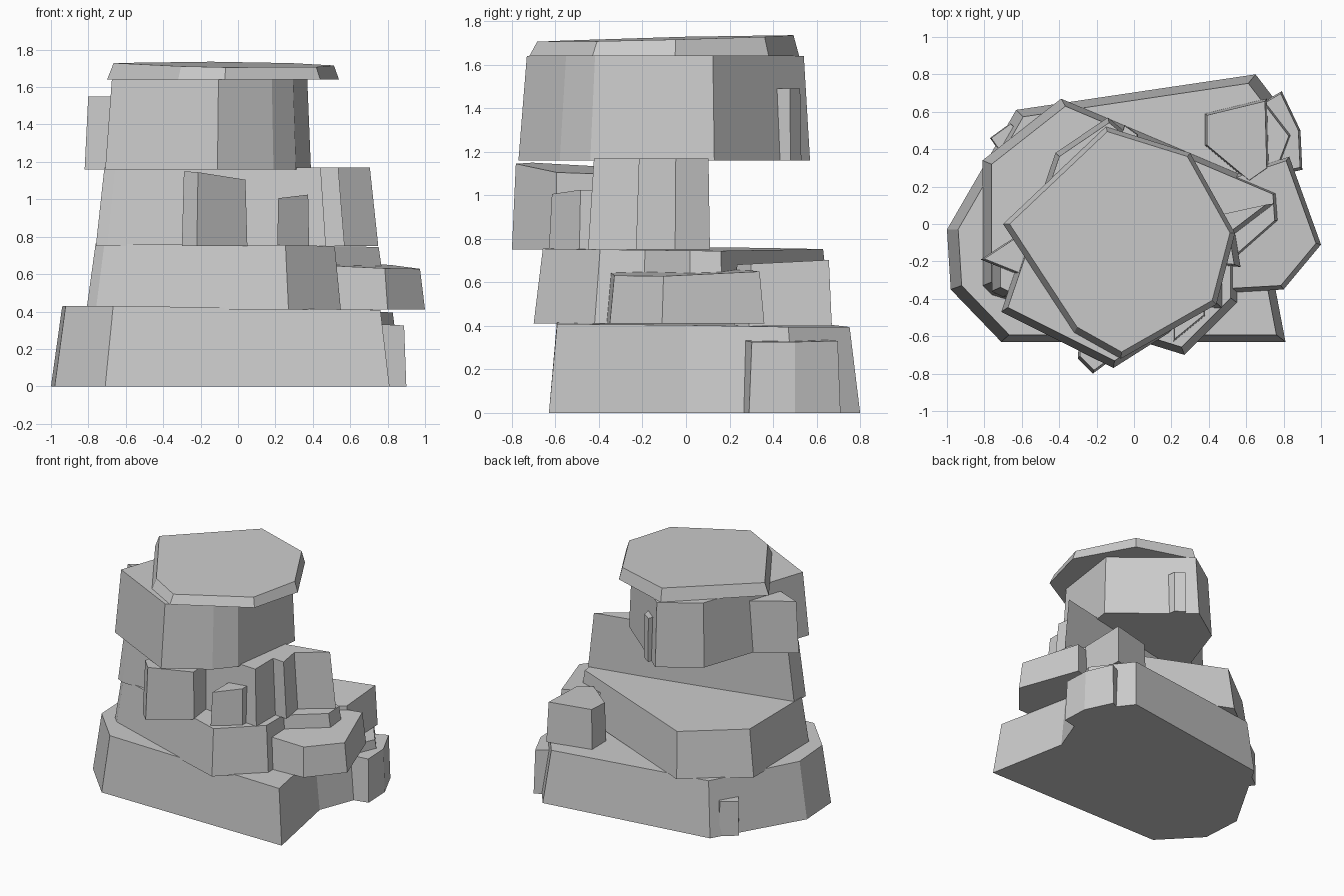
import bpy, bmesh


def rock(name, outline, z0, z1, shrink=0.94, tilt=(0, 0), centre=(0, 0)):
    """Tapered stone: outline at z0, shrunk copy at z1 with a tilted top."""
    bm = bmesh.new()
    cx, cy = centre
    low = [bm.verts.new((x, y, z0)) for x, y in outline]
    high = []
    for x, y in outline:
        tx, ty = cx + (x - cx) * shrink, cy + (y - cy) * shrink
        high.append(bm.verts.new((tx, ty, z1 + tilt[0] * tx + tilt[1] * ty)))
    bm.faces.new(low)
    bm.faces.new(high)
    n = len(low)
    for i in range(n):
        j = (i + 1) % n
        bm.faces.new((low[i], low[j], high[j], high[i]))
    bmesh.ops.recalc_face_normals(bm, faces=bm.faces)
    mesh = bpy.data.meshes.new(name)
    bm.to_mesh(mesh)
    bm.free()
    obj = bpy.data.objects.new(name, mesh)
    bpy.context.collection.objects.link(obj)
    return obj


# Main stacked layers
rock("base_layer", [(0.81, -0.63), (0.69, 0.0), (0.88, 0.5), (0.65, 0.8),
                    (-0.63, 0.61), (-1.0, -0.03), (-0.98, -0.35), (-0.71, -0.63)],
     0, 0.413, 0.94, (-0.015, -0.012))
rock("second_layer", [(0.27, -0.70), (0.55, -0.42), (0.55, -0.2), (0.80, 0.02), (0.79, 0.17),
                      (-0.39, 0.67), (-0.81, 0.34), (-0.81, -0.33), (-0.76, -0.38)],
     0.41, 0.753, 0.94, (-0.01, -0.006))
rock("third_layer", [(0.47, -0.45), (0.47, -0.22), (0.57, -0.23), (0.54, -0.05),
                     (0.75, 0.11), (-0.76, -0.22), (-0.76, -0.36), (-0.70, -0.39)],
     0.75, 1.17, 0.94)
rock("fourth_layer", [(-0.71, -0.47), (-0.11, -0.77), (0.19, -0.58), (0.31, -0.44),
                      (0.39, 0.13), (-0.14, 0.57), (-0.42, 0.38)],
     1.16, 1.64, 0.95)
rock("cap_slab", [(-0.70, 0.0), (-0.32, -0.58), (-0.07, -0.72), (0.44, -0.43),
                  (0.54, -0.05), (0.30, 0.38), (-0.15, 0.52)],
     1.64, 1.722, 0.95, (-0.01, 0.025))

# Side chunks: name, outline, bottom, top, tilt, centre of taper
chunks = [
    ("base_right_chunk", [(0.6, 0.6), (0.72, 0.25), (0.90, 0.29), (0.89, 0.5), (0.79, 0.71)],
     0, 0.37, (-0.05, 0), (0.7, 0.5)),
    ("base_back_chunk", [(-0.77, 0.46), (-0.70, 0.36), (-0.55, 0.45), (-0.66, 0.54)],
     0, 0.26, (0, 0), (-0.66, 0.45)),
    ("right_ledge", [(0.45, -0.37), (0.80, -0.35), (1.0, -0.11), (0.83, 0.36), (0.5, 0.25)],
     0.41, 0.68, (-0.05, 0.03), (0.55, 0.0)),
    ("back_right_chunk", [(0.38, 0.42), (0.62, 0.22), (0.72, 0.29), (0.71, 0.67), (0.38, 0.59)],
     0.40, 0.67, (0, 0.05), (0.55, 0.45)),
    ("front_chunk", [(-0.30, -0.72), (-0.22, -0.80), (0.05, -0.60), (0.02, -0.36), (-0.28, -0.36)],
     0.75, 1.08, (-0.12, -0.05), (-0.12, -0.5)),
    ("small_front_chunk", [(0.21, -0.63), (0.38, -0.49), (0.38, -0.38), (0.21, -0.38)],
     0.75, 0.98, (0.12, 0), (0.3, -0.4)),
    ("upper_left_chunk", [(-0.82, -0.19), (-0.62, -0.27), (-0.45, -0.2), (-0.45, 0.0), (-0.53, 0.0)],
     1.16, 1.55, (0, 0), (-0.5, -0.12)),
    ("upper_back_chunk", [(-0.05, 0.53), (-0.1, 0.4), (0.03, 0.40), (0.02, 0.48)],
     1.16, 1.49, (0, 0), (-0.04, 0.44)),
]
for name, outline, z0, z1, tilt, centre in chunks:
    rock(name, outline, z0, z1, 0.94, tilt, centre)
